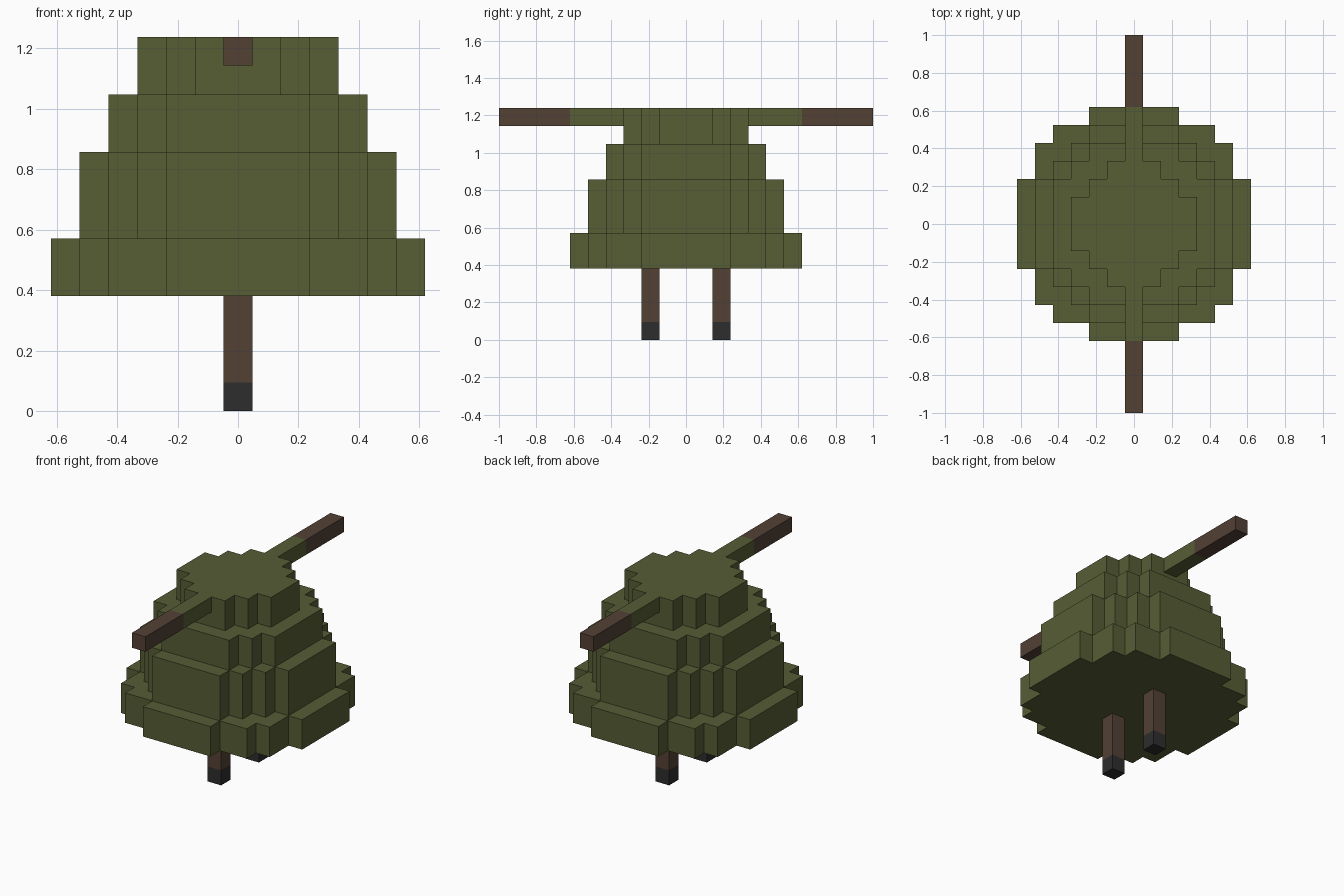
import bpy, bmesh

if "Cube" in bpy.data.objects:
    bpy.data.objects.remove(bpy.data.objects["Cube"], do_unlink=True)

U = 2 / 21  # one block


def material(name, rgb):
    """Flat colour from 0-255 sRGB values."""
    lin = [((c / 255 + 0.055) / 1.055) ** 2.4 for c in rgb] + [1.0]
    m = bpy.data.materials.new(name)
    m.use_nodes = True
    m.diffuse_color = lin
    bsdf = m.node_tree.nodes["Principled BSDF"]
    bsdf.inputs["Base Color"].default_value = lin
    bsdf.inputs["Roughness"].default_value = 0.9
    return m


OLIVE = material("olive", (87, 93, 53))
BROWN = material("brown", (83, 65, 53))
BLACK = material("charcoal", (45, 45, 45))


def prism(name, outline, z0, z1, mat):
    """Extrude a counter-clockwise outline, in blocks, from z0 to z1."""
    bm = bmesh.new()
    base = bm.faces.new([bm.verts.new((x * U, y * U, z0 * U)) for x, y in outline])
    top = bmesh.ops.extrude_face_region(bm, geom=[base], use_keep_orig=True)["geom"]
    bmesh.ops.translate(bm, vec=(0, 0, (z1 - z0) * U),
                        verts=[v for v in top if isinstance(v, bmesh.types.BMVert)])
    bmesh.ops.recalc_face_normals(bm, faces=bm.faces)
    mesh = bpy.data.meshes.new(name)
    bm.to_mesh(mesh)
    bm.free()
    mesh.materials.append(mat)
    obj = bpy.data.objects.new(name, mesh)
    bpy.context.collection.objects.link(obj)
    return obj


def box(name, y0, y1, z0, z1, mat):
    """One-block-wide box on the centre line."""
    y0, y1 = sorted((y0, y1))
    return prism(name, [(-.5, y0), (.5, y0), (.5, y1), (-.5, y1)], z0, z1, mat)


def stepped_round(corners):
    """Mirror the outer corners of one quadrant into a full stepped outline."""
    quad = []
    for i, (x, y) in enumerate(corners):
        quad.append((x, y))
        if i + 1 < len(corners):
            quad.append((corners[i + 1][0], y))
    left = [(-x, y) for x, y in reversed(quad)]
    half = quad + left
    return half + [(-x, -y) for x, y in half]


# Stepped body tiers: name, bottom, top, quadrant corners
tiers = [
    ("body_skirt", 4, 6, [(6.5, 2.5), (5.5, 4.5), (4.5, 5.5), (2.5, 6.5)]),
    ("body_lower", 6, 9, [(5.5, 2.5), (4.5, 3.5), (3.5, 4.5), (2.5, 5.5)]),
    ("body_upper", 9, 11, [(4.5, 2.5), (3.5, 3.5), (2.5, 4.5)]),
    ("body_top", 11, 13, [(3.5, 1.5), (2.5, 2.5), (1.5, 3.5)]),
]
for name, z0, z1, corners in tiers:
    prism(name, stepped_round(corners), z0, z1, OLIVE)

# Arms and legs, mirrored front to back
for side, s in (("front", -1), ("back", 1)):
    box(side + "_sleeve", s * 3.5, s * 6.5, 12, 13, OLIVE)
    box(side + "_arm", s * 6.5, s * 10.5, 12, 13, BROWN)
    box(side + "_leg", s * 1.5, s * 2.5, 1, 4, BROWN)
    box(side + "_foot", s * 1.5, s * 2.5, 0, 1, BLACK)
